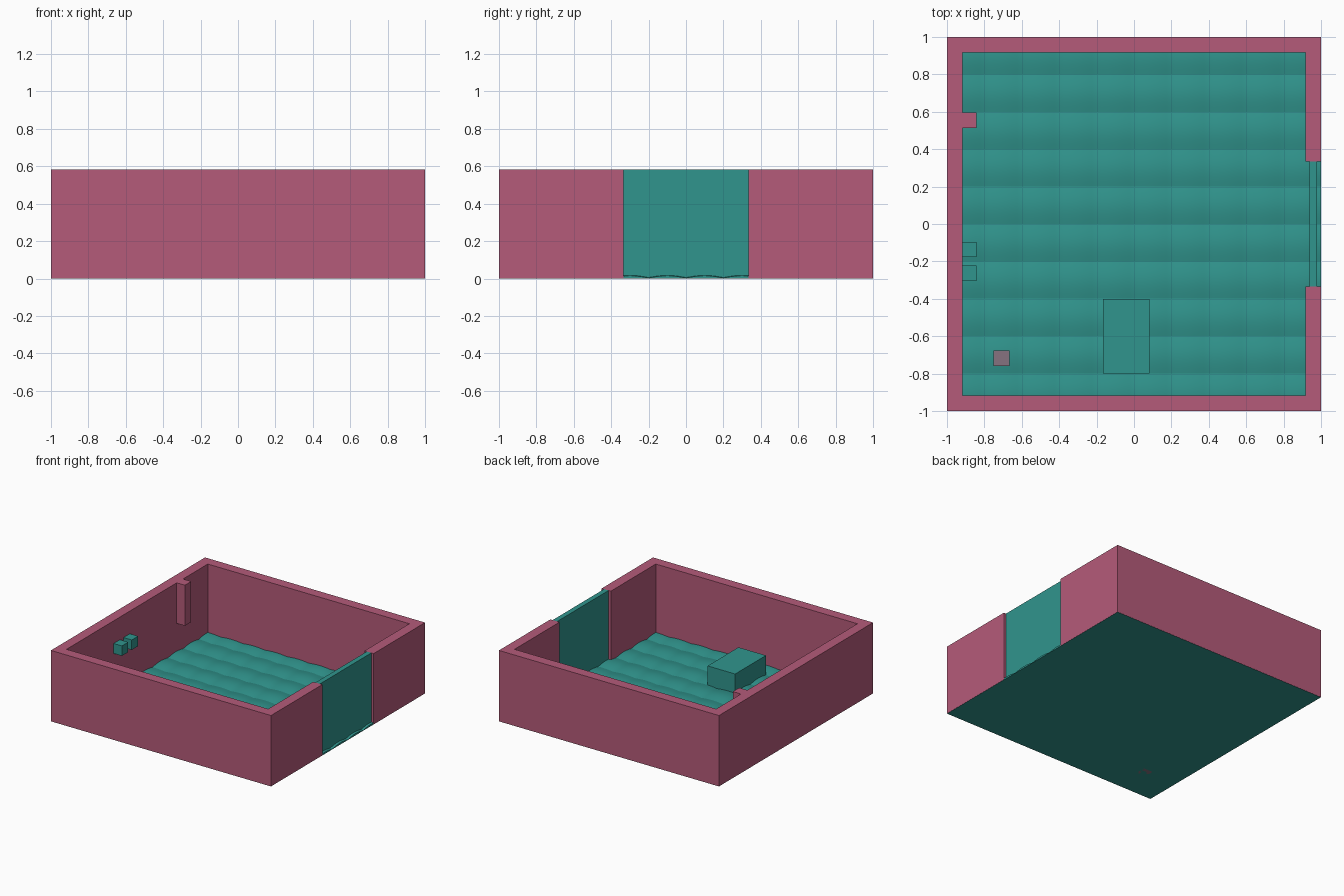
import bpy, bmesh, math

if "Cube" in bpy.data.objects:
    bpy.data.objects.remove(bpy.data.objects["Cube"])

U = 1 / 12          # one building unit
H = 7 * U           # wall height


def material(name, rgb):
    m = bpy.data.materials.new(name)
    m.diffuse_color = (*rgb, 1)
    m.use_nodes = True
    m.node_tree.nodes["Principled BSDF"].inputs["Base Color"].default_value = m.diffuse_color
    return m


ROSE = material("rose", (0.46, 0.104, 0.193))
TEAL = material("teal", (0.03, 0.30, 0.268))
MAUVE = material("grey_mauve", (0.24, 0.17, 0.215))


def finish(name, bm, mat):
    bmesh.ops.recalc_face_normals(bm, faces=bm.faces)
    me = bpy.data.meshes.new(name)
    bm.to_mesh(me)
    bm.free()
    ob = bpy.data.objects.new(name, me)
    me.materials.append(mat)
    bpy.context.collection.objects.link(ob)
    return ob


def box(name, x0, x1, y0, y1, z0, z1, mat):
    bm = bmesh.new()
    bmesh.ops.create_cube(bm, size=1)
    for v in bm.verts:
        v.co.x = x0 if v.co.x < 0 else x1
        v.co.y = y0 if v.co.y < 0 else y1
        v.co.z = z0 if v.co.z < 0 else z1
    return finish(name, bm, mat)


# perimeter walls: a four-sided section swept round the yard, open at the doorway
i, d = 11 * U, 4 * U


def path(r):
    return [(r, d), (r, r), (-r, r), (-r, -r), (r, -r), (r, -d)]


bm = bmesh.new()
sections = []
for (ox, oy), (ix, iy) in zip(path(1), path(i)):
    sections.append([bm.verts.new(p) for p in (
        (ox, oy, 0.001), (ox, oy, H), (ix, iy, H), (ix, iy, 0.001))])
for a, b in zip(sections, sections[1:]):
    for k in range(4):
        bm.faces.new((a[k], a[(k + 1) % 4], b[(k + 1) % 4], b[k]))
bm.faces.new(sections[0])
bm.faces.new(sections[-1])
finish("walls", bm, ROSE)

# rippled ground with a flat underside
bm = bmesh.new()
bmesh.ops.create_grid(bm, x_segments=80, y_segments=80, size=0.999)
for v in bm.verts:
    v.co.z = (0.003 + 0.012 * abs(math.sin(5 * math.pi * v.co.y))
              + 0.007 * abs(math.sin(5 * math.pi * v.co.x)))
rim = [e for e in bm.edges if e.is_boundary]
skirt = bmesh.ops.extrude_edge_only(bm, edges=rim)["geom"]
for v in skirt:
    if isinstance(v, bmesh.types.BMVert):
        v.co.z = 0
bmesh.ops.holes_fill(bm, edges=[e for e in bm.edges if e.is_boundary], sides=0)
ground = finish("ground", bm, TEAL)
bpy.context.view_layer.objects.active = ground
ground.select_set(True)
bpy.ops.object.shade_smooth_by_angle(angle=math.radians(15))

# door panel filling the gap
box("door", 11.25 * U, 11.75 * U, -d, d, 0.003, H, TEAL)

# large low block
box("bench_block", -2 * U, U, -0.8, -0.4, 0.003, 2 * U, TEAL)

# fittings on the left wall
box("wall_post", -i - 0.002, -0.842, 0.513, 0.595, 3 * U, H, ROSE)
for k, y in enumerate((-0.305, -0.177)):
    box(f"wall_cube_{k + 1}", -i - 0.002, -0.842, y, y + 0.082, 0.315, 0.397, TEAL)

# small floor cube in the corner
box("floor_cube", -9 * U, -8 * U, -0.76, -0.677, 0, U, MAUVE)
